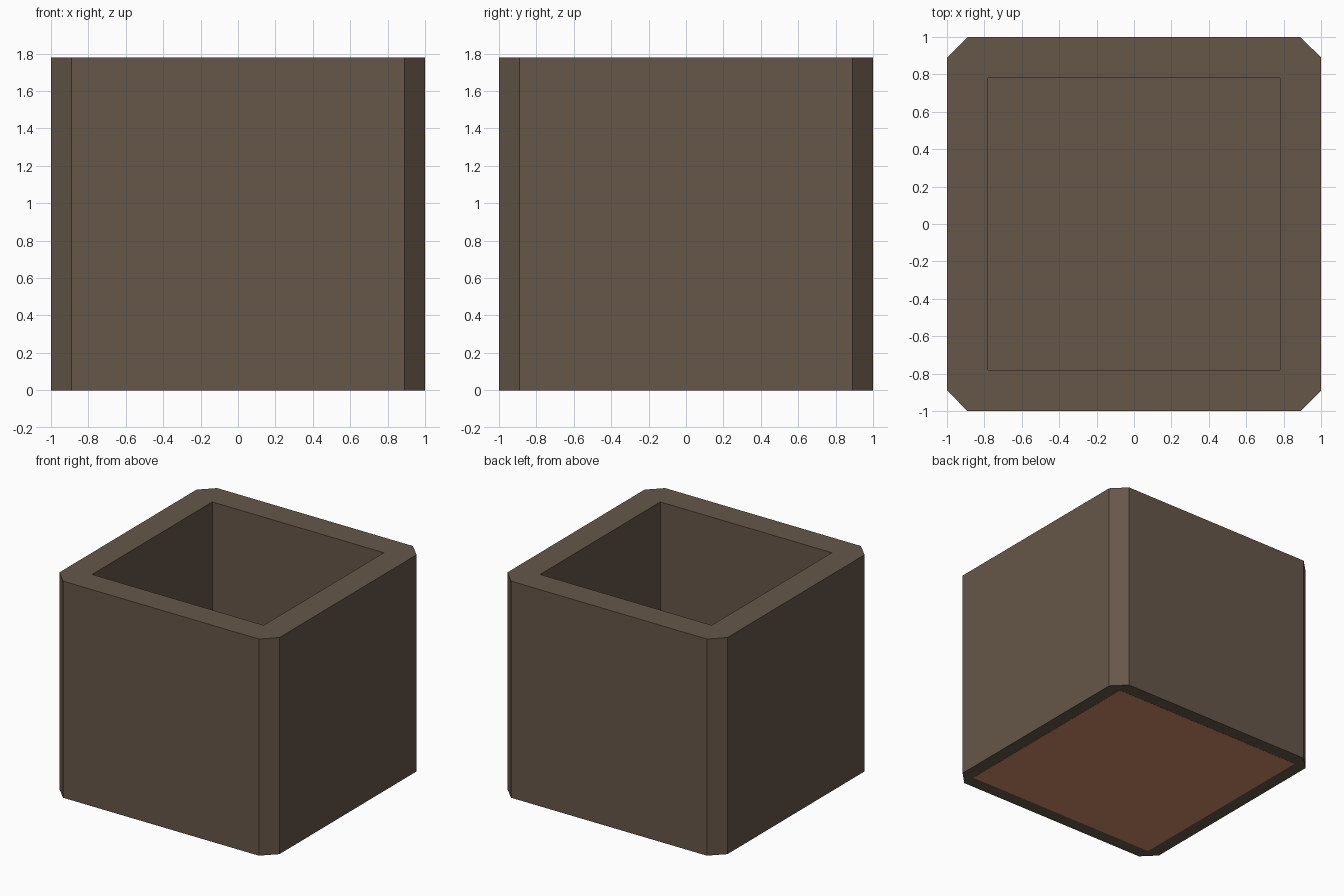
import bpy, bmesh

if "Cube" in bpy.data.objects:
    bpy.data.objects.remove(bpy.data.objects["Cube"])

OUT, CH, INN, H = 1.0, 0.89, 0.78, 1.78   # half width, chamfer start, inner half width, height


def material(name, rgb):
    m = bpy.data.materials.new(name)
    m.diffuse_color = (*rgb, 1)
    m.use_nodes = True
    m.node_tree.nodes["Principled BSDF"].inputs["Base Color"].default_value = m.diffuse_color
    return m


brown = material("dark_brown", (0.133, 0.095, 0.067))
clay = material("terracotta", (0.66, 0.27, 0.145))


def finish(bm, name, mats):
    bmesh.ops.recalc_face_normals(bm, faces=bm.faces)
    me = bpy.data.meshes.new(name)
    bm.to_mesh(me)
    bm.free()
    ob = bpy.data.objects.new(name, me)
    bpy.context.collection.objects.link(ob)
    for m in mats:
        me.materials.append(m)
    return ob


# Planter wall: chamfered outside, square hole through the middle
bm = bmesh.new()
outer_xy, inner_xy = [], []
for sx, sy in ((1, 1), (-1, 1), (-1, -1), (1, -1)):
    pair = [(sx * OUT, sy * CH), (sx * CH, sy * OUT)]
    outer_xy += pair if sx * sy > 0 else pair[::-1]
    inner_xy.append((sx * INN, sy * INN))
rings = []
for z in (0, H):
    rings.append(([bm.verts.new((x, y, z)) for x, y in outer_xy],
                  [bm.verts.new((x, y, z)) for x, y in inner_xy]))
for level in (0, 1):            # bottom and top rims
    o, i = rings[level]
    for k in range(4):
        bm.faces.new((o[2 * k], o[2 * k + 1], i[k]))
        bm.faces.new((o[2 * k + 1], o[(2 * k + 2) % 8], i[(k + 1) % 4], i[k]))
for part, n in ((0, 8), (1, 4)):  # outer and inner sides
    lo, hi = rings[0][part], rings[1][part]
    for k in range(n):
        j = (k + 1) % n
        bm.faces.new((lo[k], lo[j], hi[j], hi[k]))
finish(bm, "planter_wall", [brown])

# Floor slab: brown on top, terracotta underneath
bm = bmesh.new()
bmesh.ops.create_cube(bm, size=1)
for v in bm.verts:
    v.co = (v.co.x * 2 * CH, v.co.y * 2 * CH, 0.11 if v.co.z > 0 else -0.001)
bm.normal_update()
for f in bm.faces:
    f.material_index = 1 if f.normal.z < -0.5 else 0
finish(bm, "planter_floor", [brown, clay])
